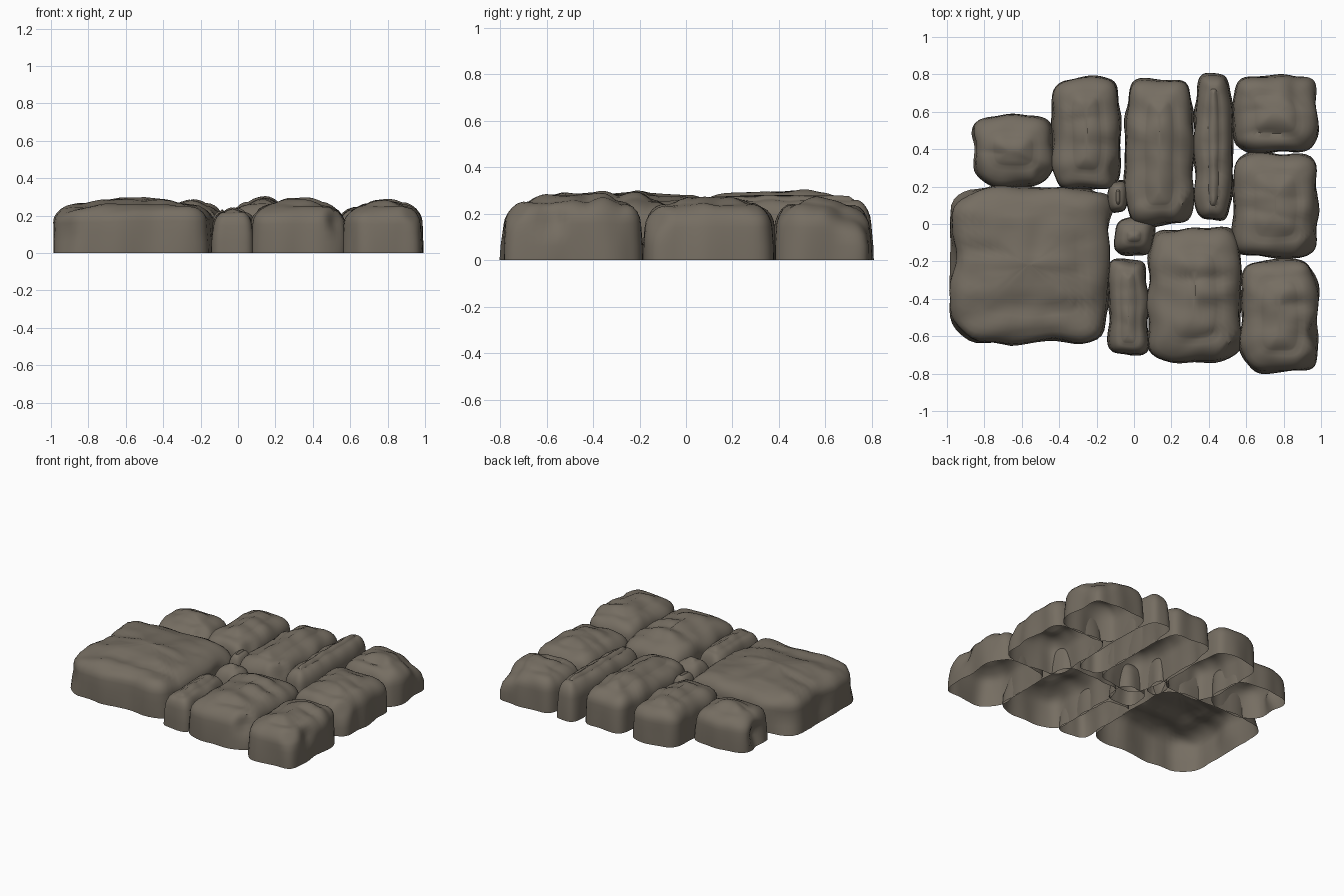
import bpy, bmesh, math
from mathutils import Vector, noise

if "Cube" in bpy.data.objects:
    bpy.data.objects.remove(bpy.data.objects["Cube"])

mat = bpy.data.materials.new("warm grey stone")
mat.diffuse_color = (0.18, 0.155, 0.122, 1)
mat.use_nodes = True
mat.node_tree.nodes["Principled BSDF"].inputs["Base Color"].default_value = mat.diffuse_color

# name, x0, x1, y0, y1, height, roundness of the outline, edge rounding
STONES = [
    ("large_slab", -0.985, -0.135, -0.635, 0.20, 0.295, 7, 0.14),
    ("left_back_stone", -0.86, -0.43, 0.20, 0.58, 0.265, 4, 0.10),
    ("back_stone_a", -0.44, -0.07, 0.18, 0.79, 0.285, 5, 0.10),
    ("back_stone_b", -0.05, 0.32, -0.01, 0.77, 0.29, 5, 0.10),
    ("back_narrow_stone", 0.32, 0.53, 0.02, 0.80, 0.275, 4, 0.07),
    ("back_right_stone", 0.53, 0.98, 0.38, 0.80, 0.27, 5, 0.10),
    ("right_stone", 0.53, 0.98, -0.18, 0.38, 0.272, 6, 0.10),
    ("front_right_stone", 0.57, 0.985, -0.79, -0.19, 0.285, 5, 0.10),
    ("front_stone", 0.07, 0.575, -0.74, -0.02, 0.285, 5, 0.12),
    ("front_narrow_stone", -0.14, 0.08, -0.70, -0.19, 0.24, 5, 0.06),
    ("pebble_large", -0.11, 0.11, -0.17, 0.04, 0.235, 3, 0.06),
    ("pebble_small", -0.14, -0.03, 0.06, 0.23, 0.23, 3, 0.04),
]
# chips (or bulges when negative) per stone: x, y, z, radius, depth
CHIPS = {
    "large_slab": [(-0.98, -0.20, 0.13, 0.16, 0.03), (-0.96, 0.19, 0.13, 0.17, 0.04),
                   (-0.96, -0.62, 0.13, 0.16, 0.03), (-0.13, 0.10, 0.1, 0.12, -0.04)],
    "left_back_stone": [(-0.87, 0.42, 0.09, 0.11, 0.05), (-0.46, 0.24, 0.24, 0.10, 0.04)],
    "back_stone_a": [(-0.08, 0.27, 0.2, 0.09, 0.03)],
    "back_stone_b": [(0.32, 0.04, 0.2, 0.12, 0.05)],
    "back_right_stone": [(0.96, 0.76, 0.27, 0.20, 0.09)],
    "right_stone": [(0.97, -0.16, 0.2, 0.12, 0.04)],
    "front_right_stone": [(0.98, -0.59, 0.18, 0.10, 0.04), (0.97, -0.78, 0.25, 0.12, 0.04)],
    "front_stone": [(0.56, -0.70, 0.18, 0.12, 0.05)],
}


def chip(name, p, centre):
    for x, y, z, r, d in CHIPS.get(name, []):
        q = (p - Vector((x, y, z))).length / r
        if q < 1:
            p = p + (centre - p).normalized() * d * (1 - q * q) ** 2
    return p


# Each stone is an open-bottomed dome made from stacked rounded rings
def stone(name, x0, x1, y0, y1, h, power, r):
    bm = bmesh.new()
    cx, cy, hx, hy = (x0 + x1) / 2, (y0 + y1) / 2, (x1 - x0) / 2, (y1 - y0) / 2
    centre, small, n = Vector((cx, cy, 0.1)), min(hx, hy), 72
    rough = min(1, small / 0.18)
    crown = 0.03 * rough
    # ring profile: inset and height
    prof = [(0, 0), (0.001, 0.06), (0.004, 0.11)]
    for k in range(7):
        a = math.radians(15 * k)
        prof.append((r * (1 - math.cos(a)) + 0.006, h - crown - 0.10 + 0.10 * math.sin(a)))
    rest = small - r
    for f in (0.1, 0.25, 0.4, 0.6, 0.8, 0.97):
        prof.append((r + 0.006 + (rest - 0.006) * f, h - crown * (1 - f) ** 2))
    rings = []
    for inset, z in prof:
        ring = []
        for i in range(n):
            t, side = (i % (n // 4)) / (n // 4) * 2 - 1, i // (n // 4)
            u, v = [(1, t), (-t, 1), (-1, -t), (t, -1)][side]
            m = (abs(u) ** power + abs(v) ** power) ** (1 / power)
            u, v = u / m, v / m
            p = Vector((cx + u * (hx - inset), cy + v * (hy - inset), z))
            # wavy outline
            w = noise.noise(Vector((p.x * 7, p.y * 7, z * 2))) * 0.022
            fade = max(0, 1 - inset / small)
            p.x += u * w * fade
            p.y += v * w * fade
            # layered ridges running along x on the upper surface
            k = min(1, max(0, (z - 0.13) / 0.12)) * rough
            ridge = abs(noise.noise(Vector((p.x * 2.2, p.y * 7, 3.1)))) - 0.2
            bump = noise.noise(Vector((p.x * 9, p.y * 9, 8.0)))
            p.z += k * (0.032 * ridge + 0.012 * bump)
            # long grooves across the slab
            if name == "large_slab":
                for gy, depth in ((-0.42, 0.02), (-0.08, 0.012)):
                    p.z -= k * depth * math.exp(-((p.y - gy - 0.08 * p.x) / 0.06) ** 2)
            p = chip(name, p, centre)
            p.z = 0 if z == 0 else max(p.z, 0.01)
            ring.append(bm.verts.new(p))
        rings.append(ring)
    for a, b in zip(rings, rings[1:]):
        for i in range(n):
            j = (i + 1) % n
            bm.faces.new((a[i], a[j], b[j], b[i]))
    bm.faces.new(rings[-1])
    me = bpy.data.meshes.new(name)
    bm.to_mesh(me)
    bm.free()
    me.materials.append(mat)
    ob = bpy.data.objects.new(name, me)
    bpy.context.collection.objects.link(ob)
    ob.select_set(True)
    bpy.context.view_layer.objects.active = ob


for s in STONES:
    stone(*s)
bpy.ops.object.shade_smooth_by_angle(angle=math.radians(40))
